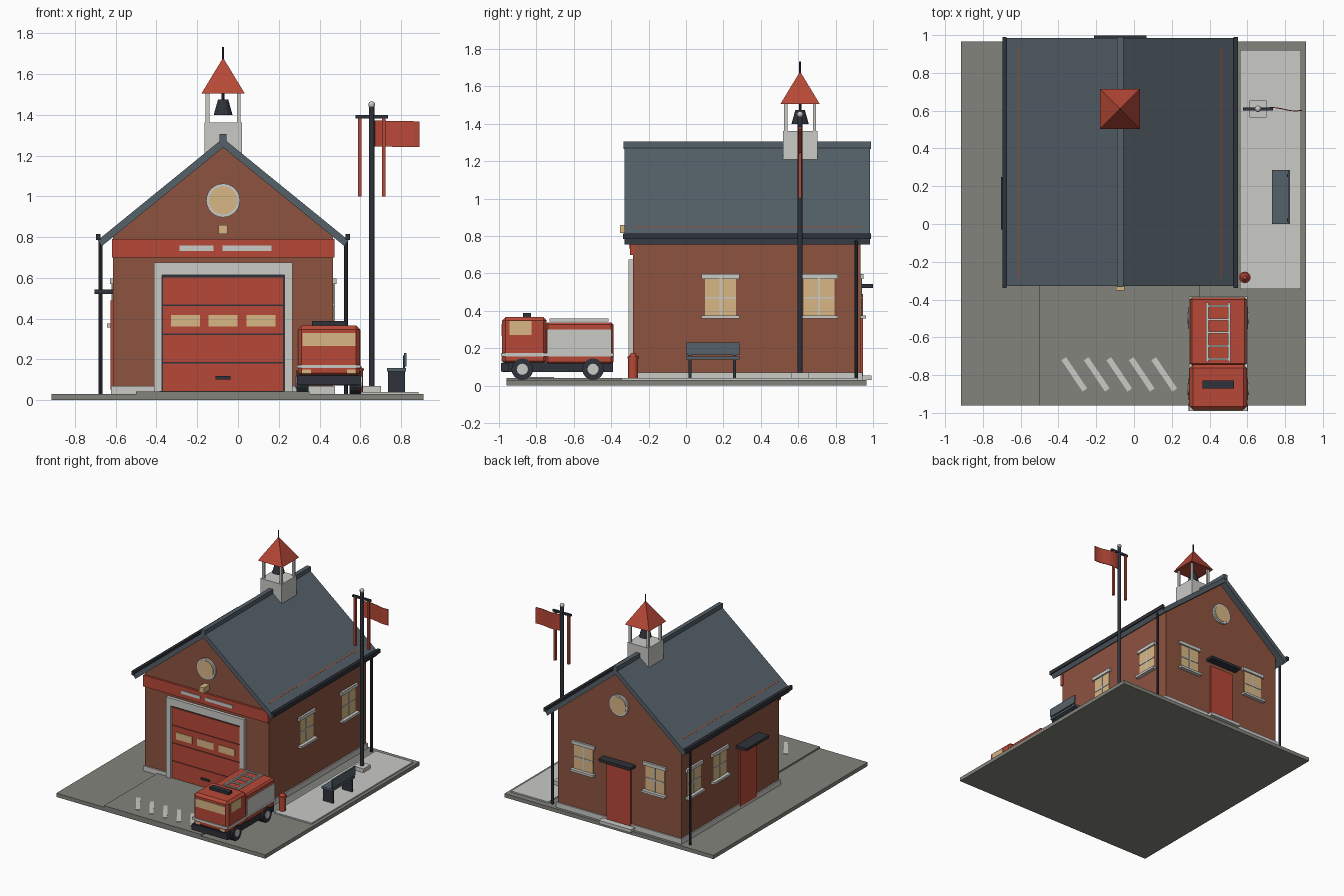
import bpy, bmesh, math
from mathutils import Matrix, Vector

if "Cube" in bpy.data.objects:
    bpy.data.objects.remove(bpy.data.objects["Cube"])


def material(name, *srgb):
    mat = bpy.data.materials.new(name)
    mat.use_nodes = True
    color = [(c / 255) ** 2.2 for c in srgb] + [1]
    mat.diffuse_color = color
    mat.node_tree.nodes["Principled BSDF"].inputs["Base Color"].default_value = color
    return mat


brick = material("brick", 140, 84, 66)
red = material("fire red", 182, 74, 58)
stone = material("pale stone", 200, 200, 197)
asphalt = material("asphalt grey", 130, 130, 123)
slate = material("slate blue", 86, 97, 105)
iron = material("dark iron", 50, 54, 60)
glass = material("warm glass", 216, 182, 132)


def finish(name, mat, bm):
    bmesh.ops.recalc_face_normals(bm, faces=bm.faces)
    mesh = bpy.data.meshes.new(name)
    bm.to_mesh(mesh)
    bm.free()
    mesh.materials.append(mat)
    obj = bpy.data.objects.new(name, mesh)
    bpy.context.collection.objects.link(obj)
    return obj


def box(name, mat, xs, ys, zs, bevel=0, turn=0):
    low, high = Vector((xs[0], ys[0], zs[0])), Vector((xs[1], ys[1], zs[1]))
    bm = bmesh.new()
    bmesh.ops.create_cube(bm, size=1)
    bmesh.ops.scale(bm, vec=high - low, verts=bm.verts)
    bmesh.ops.rotate(bm, matrix=Matrix.Rotation(turn, 3, "Z"), verts=bm.verts)
    bmesh.ops.translate(bm, vec=(low + high) / 2, verts=bm.verts)
    obj = finish(name, mat, bm)
    if bevel:
        mod = obj.modifiers.new("bevel", "BEVEL")
        mod.width, mod.segments = bevel, 1
    return obj


def rod(name, mat, start, end, r1, r2=None, sides=12):
    """Cylinder or cone between two points."""
    start, end = Vector(start), Vector(end)
    axis = end - start
    bm = bmesh.new()
    bmesh.ops.create_cone(bm, cap_ends=True, segments=sides, radius1=r1,
                          radius2=r1 if r2 is None else r2, depth=axis.length)
    if sides == 4:
        bmesh.ops.rotate(bm, matrix=Matrix.Rotation(math.pi / 4, 3, "Z"), verts=bm.verts)
    spin = axis.to_track_quat("Z", "Y").to_matrix().to_4x4()
    bmesh.ops.transform(bm, matrix=Matrix.Translation((start + end) / 2) @ spin, verts=bm.verts)
    return finish(name, mat, bm)


def ball(name, mat, center, radius):
    bm = bmesh.new()
    bmesh.ops.create_uvsphere(bm, u_segments=12, v_segments=8, radius=radius)
    bmesh.ops.translate(bm, vec=center, verts=bm.verts)
    return finish(name, mat, bm)


def prism(name, mat, profile, ys):
    """Extrude an x-z profile, centred on the ridge, along y."""
    bm = bmesh.new()
    face = bm.faces.new([bm.verts.new((MID + x, ys[0], z)) for x, z in profile])
    out = bmesh.ops.extrude_face_region(bm, geom=[face])["geom"]
    bmesh.ops.translate(bm, vec=(0, ys[1] - ys[0], 0),
                        verts=[g for g in out if isinstance(g, bmesh.types.BMVert)])
    return finish(name, mat, bm)


MID, HALF, FRONT, BACK, GROUND = -0.073, 0.54, -0.283, 0.933, 0.03
LEFT, RIGHT = MID - HALF, MID + HALF


def on_wall(wall, part, mat, along, zs, out, inset=-0.01):
    """Box standing off one of the four walls by the distance out."""
    plane, sign = {"front": (FRONT, -1), "back": (BACK, 1),
                   "west": (LEFT, -1), "east": (RIGHT, 1)}[wall]
    depth = sorted((plane + sign * inset, plane + sign * out))
    name = wall + "_" + part
    if wall in ("front", "back"):
        return box(name, mat, along, depth, zs)
    return box(name, mat, depth, along, zs)


def span(center, half):
    return center - half, center + half


# Ground, driveway and footpath
box("ground_slab", asphalt, (-0.915, 0.91), (-0.96, 0.965), (0, GROUND))
box("driveway", asphalt, (-0.5, 0.35), (-0.96, FRONT), (GROUND, 0.042))
box("footpath", stone, (0.56, 0.885), (-0.345, 0.92), (GROUND, 0.04))
for i in range(5):
    box("driveway_stripe", stone, span(-0.316 + 0.119 * i, 0.1), span(-0.796, 0.015),
        (0.042, 0.046), turn=math.radians(-56))

# Walls, plinth and roof
prism("walls", brick, [(-HALF, 0.02), (HALF, 0.02), (HALF, 0.8465), (0, 1.25), (-HALF, 0.8465)],
      (FRONT, BACK))
box("plinth", stone, span(MID, HALF + 0.01), (FRONT - 0.01, BACK + 0.01), (GROUND, 0.07))
prism("roof", slate, [(0, 1.285), (0.615, 0.785), (0.595, 0.756), (0, 1.24),
                      (-0.595, 0.756), (-0.615, 0.785)], (-0.328, 0.985))
box("ridge_cap", slate, span(MID, 0.017), (-0.333, 0.99), (1.265, 1.305))
for side in (-1, 1):
    box("gutter", iron, span(MID + side * 0.612, 0.011), (-0.338, 0.99), (0.785, 0.815))
    x = MID + side * 0.602
    rod("downspout", iron, (x, 0.91, GROUND), (x, 0.91, 0.79), 0.01, sides=8)

# Windows
def window(wall, u):
    on_wall(wall, "window_pane", glass, span(u, 0.083), (0.37, 0.57), 0.004)
    on_wall(wall, "window_upright", stone, span(u, 0.005), (0.37, 0.57), 0.008)
    on_wall(wall, "window_crossbar", stone, span(u, 0.083), span(0.47, 0.005), 0.008)
    on_wall(wall, "window_lintel", stone, span(u, 0.102), (0.57, 0.597), 0.016)
    on_wall(wall, "window_sill", stone, span(u, 0.102), (0.358, 0.376), 0.03)


for wall, places in {"east": (0.184, 0.711), "west": (0.46, 0.78),
                     "back": span(MID, 0.312)}.items():
    for u in places:
        window(wall, u)
for y, sign in ((FRONT, -1), (BACK, 1)):
    rod("round_window_frame", stone, (MID, y, 0.98), (MID, y + sign * 0.016, 0.98), 0.083, sides=24)
    rod("round_window_pane", glass, (MID, y, 0.98), (MID, y + sign * 0.02, 0.98), 0.069, sides=24)

# Side and back doors with canopies
for wall, u, reach in (("back", MID, 0.066), ("west", 0.11, 0.092)):
    on_wall(wall, "door", red, span(u, 0.105), (0.05, 0.49), 0.012)
    on_wall(wall, "door_canopy", iron, span(u, 0.14), (0.522, 0.543), reach)
on_wall("back", "door_step", stone, span(MID, 0.14), (GROUND, 0.055), 0.06)

# Garage door with frame, panels and windows
on_wall("front", "sign_band", red, span(MID, HALF + 0.006), (0.70, 0.79), 0.016)
for along in ((-0.287, -0.12), (-0.076, 0.164)):
    on_wall("front", "sign_bar", stone, along, (0.733, 0.759), 0.021)
for side in (-1, 1):
    on_wall("front", "garage_jamb", stone, span(MID + side * 0.32, 0.02), (GROUND, 0.675), 0.024)
on_wall("front", "garage_header", stone, span(MID, 0.3), (0.615, 0.675), 0.024)
on_wall("front", "garage_backing", iron, span(MID, 0.3), (0.04, 0.615), 0.011)
for i in range(4):
    z = 0.046 + 0.141 * i
    on_wall("front", "garage_panel", red, span(MID, 0.294), (z, z + 0.134), 0.017)
for i in (-1, 0, 1):
    on_wall("front", "garage_window", glass, span(MID + 0.185 * i, 0.071), (0.361, 0.417), 0.021)
on_wall("front", "garage_handle", iron, span(MID, 0.037), (0.102, 0.118), 0.025)
on_wall("front", "lamp", glass, span(MID, 0.022), (0.816, 0.86), 0.07)

# Bell tower
TY = 0.61
box("tower_base", stone, span(MID, 0.092), span(TY, 0.092), (1.17, 1.363))
for sx in (-1, 1):
    for sy in (-1, 1):
        box("tower_post", stone, span(MID + sx * 0.077, 0.009), span(TY + sy * 0.077, 0.009),
            (1.36, 1.51))
rod("tower_roof", red, (MID, TY, 1.505), (MID, TY, 1.68), 0.106 * math.sqrt(2), 0, sides=4)
rod("tower_spire", iron, (MID, TY, 1.66), (MID, TY, 1.732), 0.005, sides=8)
rod("bell", iron, (MID, TY, 1.4), (MID, TY, 1.475), 0.046, 0.025)
rod("bell_hanger", iron, (MID, TY, 1.47), (MID, TY, 1.51), 0.007, sides=8)

# Flagpole with crossbar, banners and waving flag
PX = 0.656
box("flagpole_base", stone, span(PX, 0.045), span(TY, 0.045), (GROUND, 0.07))
rod("flagpole", iron, (PX, TY, 0.06), (PX, TY, 1.44), 0.013)
ball("flagpole_finial", stone, (PX, TY, 1.45), 0.017)
box("flagpole_crossbar", iron, span(PX, 0.08), span(TY, 0.008), (1.382, 1.398))
for side in (-1, 1):
    box("banner", red, span(PX + side * 0.059, 0.008), span(TY, 0.008), (1, 1.385))
bm = bmesh.new()
rows = []
for i in range(9):
    x, y = 0.67 + 0.22 * i / 8, TY + 0.009 * math.sin(i * 0.7)
    rows.append([bm.verts.new((x, y, z - 0.004 * i / 8)) for z in (1.245, 1.372)])
for a, b in zip(rows, rows[1:]):
    bm.faces.new((a[0], b[0], b[1], a[1]))
flag = finish("flag", red, bm)
flag.modifiers.new("thickness", "SOLIDIFY").thickness = 0.005

# Bench
box("bench_seat", slate, (0.73, 0.825), (0, 0.285), (0.14, 0.157))
box("bench_back", slate, (0.815, 0.827), (0, 0.285), (0.165, 0.232))
for y in (0.022, 0.258):
    box("bench_leg", iron, (0.735, 0.82), span(y, 0.008), (0.04, 0.14))
    box("bench_bracket", iron, (0.81, 0.82), span(y, 0.008), (0.14, 0.22))

# Hydrant
HX, HY = 0.587, -0.283
rod("hydrant_body", red, (HX, HY, GROUND), (HX, HY, 0.15), 0.026)
rod("hydrant_rim", red, (HX, HY, 0.145), (HX, HY, 0.156), 0.031)
rod("hydrant_cap", red, (HX, HY, 0.156), (HX, HY, 0.176), 0.024, 0.01)

# Fire truck
TX = 0.446
box("truck_chassis", iron, span(TX, 0.142), (-0.98, -0.39), (0.072, 0.125))
box("truck_bumper", iron, span(TX, 0.157), (-0.99, -0.95), (0.075, 0.122))
box("truck_cab", red, span(TX, 0.152), (-0.983, -0.745), (0.115, 0.366), bevel=0.018)
box("truck_body", red, span(TX, 0.15), (-0.75, -0.388), (0.115, 0.338), bevel=0.012)
box("truck_stripe", stone, span(TX, 0.156), (-0.99, -0.385), (0.157, 0.174))
box("truck_side_lockers", stone, span(TX, 0.155), (-0.742, -0.397), (0.174, 0.3))
box("truck_windshield", glass, span(TX, 0.13), (-0.987, -0.95), (0.265, 0.33))
box("truck_side_windows", glass, span(TX, 0.156), (-0.945, -0.825), (0.272, 0.345))
box("truck_light_bar", iron, span(TX, 0.083), span(-0.85, 0.021), (0.36, 0.388))
for side in (-1, 1):
    box("truck_headlight", glass, span(TX + side * 0.11, 0.022), (-0.987, -0.95), (0.13, 0.15))
    box("ladder_rail", stone, span(TX + side * 0.058, 0.006), (-0.73, -0.415), (0.342, 0.358))
    for y in (-0.875, -0.497):
        rod("truck_wheel", iron, (TX + side * 0.1, y, 0.088), (TX + side * 0.158, y, 0.088), 0.058, sides=16)
        rod("truck_hub", stone, (TX + side * 0.15, y, 0.088), (TX + side * 0.164, y, 0.088), 0.03)
for i in range(5):
    box("ladder_rung", stone, span(TX, 0.058), span(-0.715 + 0.07 * i, 0.005), (0.345, 0.355))
